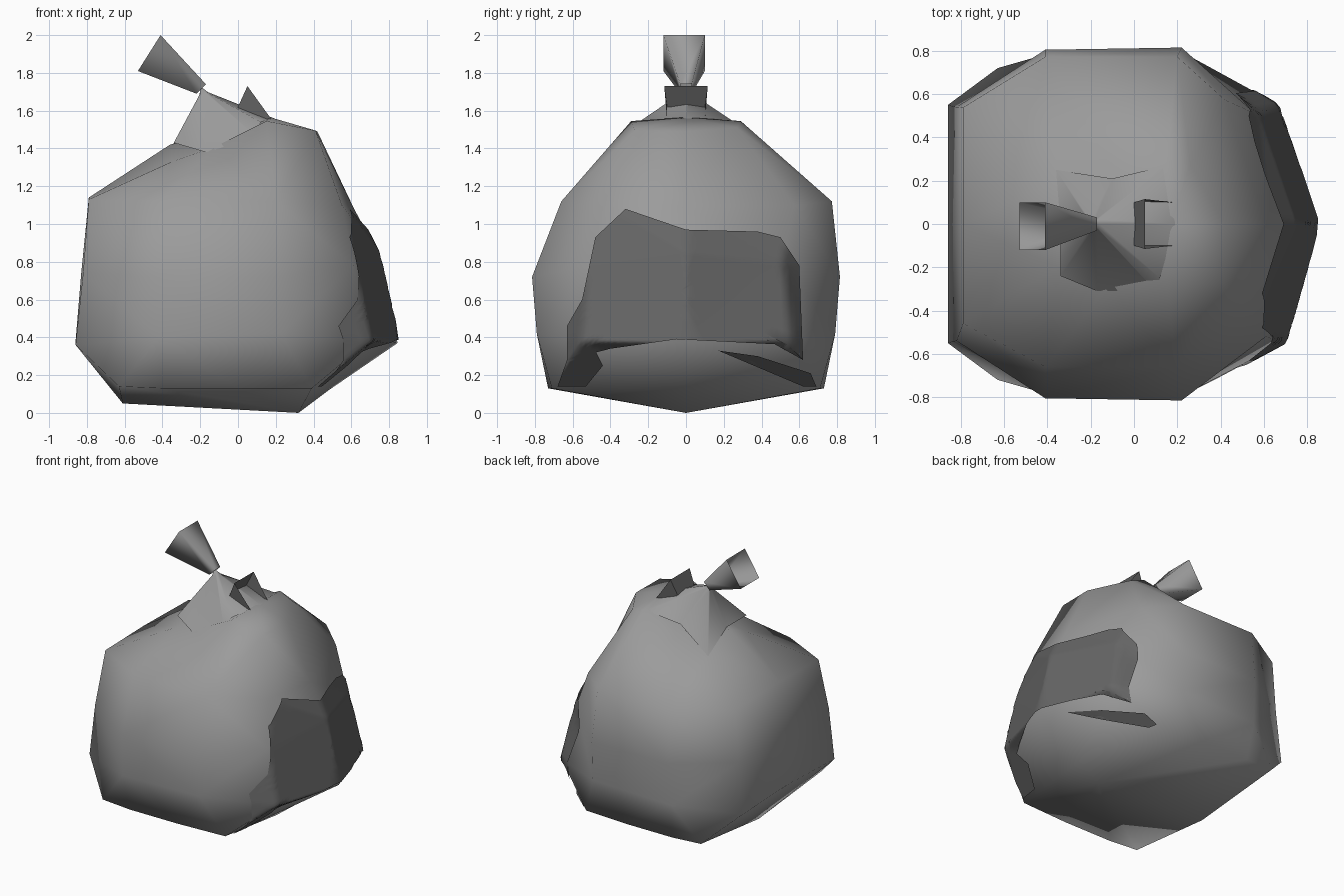
import bpy, bmesh, math
from mathutils import Vector
from mathutils.bvhtree import BVHTree

old = bpy.data.objects.get("Cube")
if old:
    bpy.data.objects.remove(old, do_unlink=True)


def material(name, grey):
    m = bpy.data.materials.new(name)
    m.use_nodes = True
    m.diffuse_color = (grey, grey, grey, 1)
    m.node_tree.nodes["Principled BSDF"].inputs["Base Color"].default_value = (grey, grey, grey, 1)
    return m


plastic = material("grey plastic", 0.33)
dark = material("dark grey plastic", 0.13)


def make(name, bm, mat, angle=70, recalc=True):
    if recalc:
        bmesh.ops.recalc_face_normals(bm, faces=bm.faces)
    me = bpy.data.meshes.new(name)
    bm.to_mesh(me)
    bm.free()
    ob = bpy.data.objects.new(name, me)
    bpy.context.collection.objects.link(ob)
    me.materials.append(mat)
    bpy.ops.object.select_all(action="DESELECT")
    ob.select_set(True)
    bpy.context.view_layer.objects.active = ob
    bpy.ops.object.shade_smooth_by_angle(angle=math.radians(angle))


def loft(bm, rings):
    """Bridge closed rings of equal length."""
    loops = [[bm.verts.new(p) for p in r] for r in rings]
    for a, b in zip(loops, loops[1:]):
        for i in range(len(a)):
            j = (i + 1) % len(a)
            bm.faces.new((a[i], a[j], b[j], b[i]))
    return loops


def fan(bm, loop, tip):
    v = bm.verts.new(tip)
    for i in range(len(loop)):
        bm.faces.new((loop[i], loop[(i + 1) % len(loop)], v))


def full_ring(half, back, corner):
    """Half ring from +x to -x completed across y: deeper at the back, own +x corner in front."""
    front = [(x, -y, z) for x, y, z in half[-2:1:-1]]
    return [(x, y * back, z) for x, y, z in half] + front + [corner]


# Sack body: faceted half rings from the base to the shoulders
half_rings = [
    [(.48, 0, .12), (.34, .71, .13), (0, .73, .13), (-.4, .73, .13), (-.63, .72, .14), (-.61, 0, .05)],
    [(.845, 0, .37), (.65, .56, .38), (.23, .79, .42), (-.42, .78, .4), (-.86, .55, .36), (-.86, 0, .38)],
    [(.735, 0, .85), (.56, .51, .8), (.22, .815, .72), (-.41, .805, .72), (-.82, .54, .74), (-.83, 0, .74)],
    [(.61, 0, 1.09), (.42, .49, 1.1), (.2, .66, 1.12), (-.41, .66, 1.12), (-.79, .46, 1.13), (-.79, 0, 1.14)],
    [(.42, 0, 1.49), (.26, .27, 1.51), (.15, .29, 1.545), (-.12, .29, 1.41), (-.35, .2, 1.33), (-.36, 0, 1.42)],
]
corners = [(.39, -.71, .13), (.69, -.55, .38), (.61, -.52, .78), (.55, -.42, 1.1), (.41, -.27, 1.495)]
bm = bmesh.new()
loops = loft(bm, [full_ring(*parts) for parts in zip(half_rings, (1, 1, 1, 1.17, 1), corners)])
fan(bm, loops[0], (.32, 0, 0))
fan(bm, loops[-1], (.17, 0, 1.565))
bmesh.ops.triangulate(bm, faces=bm.faces)
bmesh.ops.recalc_face_normals(bm, faces=bm.faces)
tree = BVHTree.FromBMesh(bm)
make("sack_body", bm, plastic, 130)


# Dark panels draped over the +x side, outlined in (y, z)
def drape(name, outline, steps=24):
    # fine outline, then shrinking rings towards the middle
    pts = []
    for i, p in enumerate(outline):
        a, b = Vector(p), Vector(outline[(i + 1) % len(outline)])
        pts += [a.lerp(b, k / 8) for k in range(8)]
    mid = sum(pts, Vector((0, 0))) / len(pts)

    def on_sack(p):
        hit = tree.ray_cast(Vector((2, p[0], p[1])), Vector((-1, 0, 0)))[0]
        return hit + Vector((.018, 0, 0))

    bm = bmesh.new()
    rings = [[on_sack(mid.lerp(p, 1 - k / steps)) for p in pts] for k in range(steps)]
    loops = loft(bm, rings)
    fan(bm, loops[-1], on_sack(mid))
    make(name, bm, dark, recalc=False)


drape("side_panel", [(-.63, .28), (-.63, .46), (-.55, .6), (-.48, .93), (-.32, 1.08), (0, .97),
                     (.38, .96), (.5, .93), (.6, .78), (.62, .28), (.54, .36), (-.05, .39), (-.4, .34)])
drape("lower_front_patch", [(-.68, .14), (-.53, .14), (-.44, .25), (-.48, .33), (-.63, .28)])
drape("lower_back_patch", [(.17, .33), (.38, .3), (.66, .21), (.69, .14), (.62, .14)])

# Gathered neck: creased skirt pulled into the knot
skirt = [(.15, .27, 1.53), (-.1, .21, 1.47), (-.36, .25, 1.31), (-.34, 0, 1.43),
         (-.34, -.24, 1.43), (-.17, -.31, 1.38), (.1, -.31, 1.46), (.12, -.25, 1.54), (.19, 0, 1.56)]
knot = Vector((-.19, 0, 1.71))
bm = bmesh.new()
collar = [tuple(knot + (Vector(p) - knot) * .08) for p in skirt]
loops = loft(bm, [skirt, collar])
fan(bm, loops[-1], (-.2, 0, 1.73))
make("gathered_neck", bm, plastic, 70)

# Flared tail above the knot, open at the rim
rim = [(-.41, .1, 2), (-.53, .1, 1.81), (-.53, -.12, 1.81), (-.41, -.12, 2)]
pinch = [(-.17, .03, 1.74), (-.22, .03, 1.69), (-.22, -.03, 1.69), (-.17, -.03, 1.74)]
bm = bmesh.new()
loft(bm, [pinch, rim])
make("flared_tail", bm, plastic, 100)

# Arched tie loop beside the knot: two solid sides and a band between their tops
bm = bmesh.new()
left, right = [[bm.verts.new((x, s * y, z)) for x, y, z in
                [(0, .1, 1.56), (0, .1, 1.62), (.05, .115, 1.73), (.18, .1, 1.55)]] for s in (1, -1)]
bm.faces.new(left)
bm.faces.new(right[::-1])
bm.faces.new((left[1], right[1], right[2], left[2]))
make("tie_loop", bm, dark, 30)
